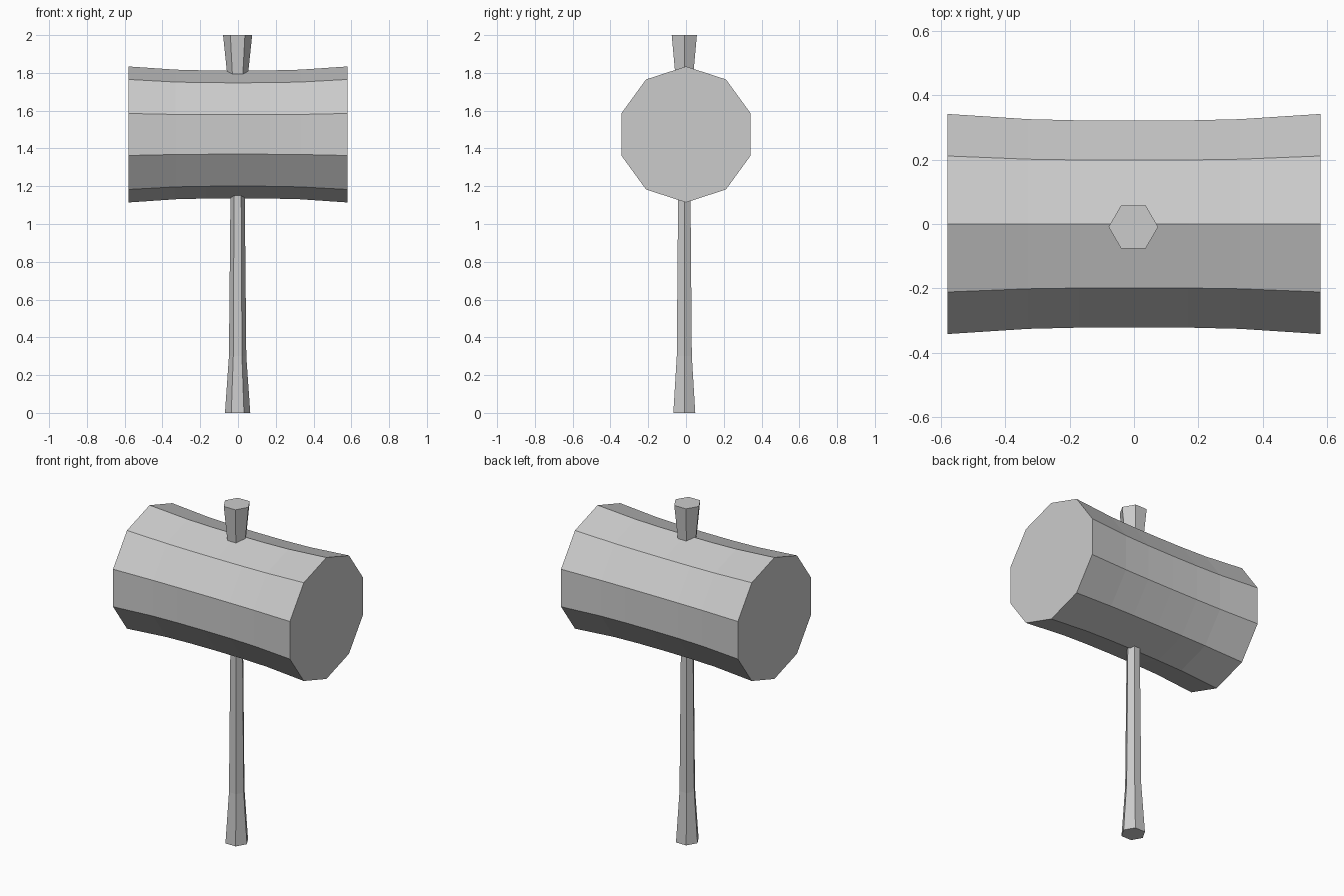
import bpy
import bmesh
from math import sin, cos, pi
from mathutils import Vector

cube = bpy.data.objects.get("Cube")
if cube:
    bpy.data.objects.remove(cube, do_unlink=True)

grey = bpy.data.materials.new("plain_grey")
grey.use_nodes = True
colour = (0.6, 0.6, 0.6, 1)
grey.diffuse_color = colour
grey.node_tree.nodes["Principled BSDF"].inputs["Base Color"].default_value = colour


def loft(name, sides, profile, origin, axis, u, v):
    """Capped prism: rings of (distance, radius) along an axis."""
    axis, u, v, origin = map(Vector, (axis, u, v, origin))
    bm = bmesh.new()
    rings = []
    for dist, radius in profile:
        angles = [2 * pi * i / sides for i in range(sides)]
        rings.append([bm.verts.new(origin + axis * dist + radius * (u * cos(a) + v * sin(a)))
                      for a in angles])
    for low, high in zip(rings, rings[1:]):
        for i in range(sides):
            j = (i + 1) % sides
            bm.faces.new((low[i], low[j], high[j], high[i]))
    bm.faces.new(rings[0])
    bm.faces.new(rings[-1])
    bmesh.ops.recalc_face_normals(bm, faces=bm.faces)
    mesh = bpy.data.meshes.new(name)
    bm.to_mesh(mesh)
    bm.free()
    mesh.materials.append(grey)
    obj = bpy.data.objects.new(name, mesh)
    bpy.context.collection.objects.link(obj)
    return obj


X, Y, Z = (1, 0, 0), (0, 1, 0), (0, 0, 1)

# Ten-sided head, slightly waisted and mirrored about its middle
half = [(0.17, 0.339), (0.33, 0.343), (0.58, 0.36)]
head_profile = [(-d, r) for d, r in reversed(half)] + [(0, 0.338)] + half
loft("mallet_head", 10, head_profile, (0, 0, 1.474), X, Z, Y)

# Six-sided handle, flared at the foot and above the head
handle_profile = [(0, 0.067), (0.3, 0.046), (1.13, 0.038), (1.65, 0.041), (1.8, 0.056), (2, 0.077)]
loft("handle", 6, handle_profile, (-0.002, -0.009, 0), Z, X, Y)
